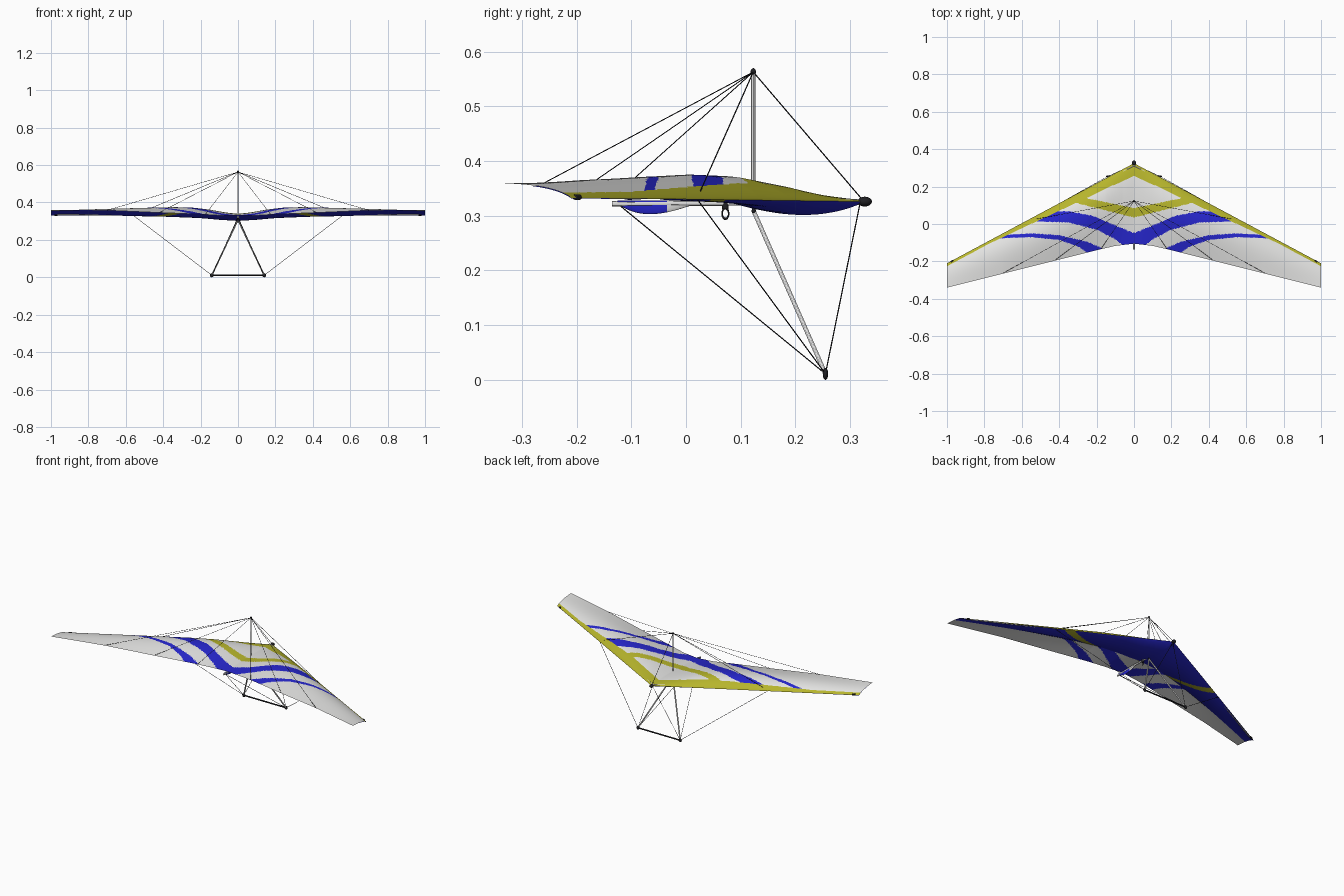
import bpy, bmesh, math
from mathutils import Vector

if "Cube" in bpy.data.objects:
    bpy.data.objects.remove(bpy.data.objects["Cube"])

def mat(name, r, g, b):
    m = bpy.data.materials.new(name)
    m.diffuse_color = (r, g, b, 1)
    m.use_nodes = True
    m.node_tree.nodes["Principled BSDF"].inputs["Base Color"].default_value = m.diffuse_color
    return m

WHITE = mat("sail white", 0.77, 0.77, 0.76)
YELLOW = mat("sail yellow", 0.47, 0.46, 0.025)
BLUE = mat("sail blue", 0.02, 0.02, 0.62)
METAL = mat("tube grey", 0.75, 0.75, 0.75)
BLACK = mat("fitting black", 0.015, 0.015, 0.018)

def interp(pts, x):
    for (x0, y0), (x1, y1) in zip(pts, pts[1:]):
        if x <= x1:
            return y0 + (y1 - y0) * (x - x0) / (x1 - x0)
    return pts[-1][1]

# --- sail shape: planform, camber and twist ---
TE_Y = [(0, -.105), (.1, -.117), (.2, -.14), (1, -.34)]
TE_Z = [(0, .329), (.1, .331), (.2, .337), (.45, .347), (.7, .358), (1, .36)]
CAMBER = [(0, .012), (.06, .018), (.15, .032), (.25, .041), (.35, .041), (.5, .034), (.7, .023), (1, .009)]
BULGE = [(0, .026), (.1, .022), (.2, .015), (.4, .008), (.7, .003), (1, 0)]

def le_y(x):
    return .325 - .535 * x

def upper(x, t):
    a = abs(x)
    y = le_y(a) + (interp(TE_Y, a) - le_y(a)) * t
    z = .326 + .007 * a
    z += (interp(TE_Z, a) - z) * t + interp(CAMBER, a) * math.sin(math.pi * t ** .7)
    return Vector((x, y, z))

def lower(x, u):
    a = abs(x)
    end = .66 - .12 * a
    p = upper(x, end * u)
    z0 = .326 + .007 * a
    z1 = upper(x, end).z - .001
    sag = z0 + (z1 - z0) * u ** 2 - interp(BULGE, a) * math.sin(math.pi * u ** .8)
    # the two surfaces close together towards the tip
    k = max(0, (a - .6) / .4)
    p.z = sag * (1 - k) + (p.z - .0015) * k
    return p

# --- painted pattern on the sail, as curves in plan ---
BLUE1_TOP = [(0, -.05), (.1, -.008), (.22, .043), (.35, .068), (.6, .064)]
BLUE1_LOW = [(0, -.14), (.06, -.113), (.1, -.082), (.2, -.03), (.35, .008), (.6, .016)]
BLUE2_TOP = [(.17, -.13), (.25, -.095), (.4, -.06), (.55, -.05), (.72, -.06)]
BLUE2_LOW = [(.24, -.16), (.3, -.12), (.4, -.085), (.55, -.07), (.72, -.077)]

def pattern(c):
    x, y = abs(c.x), c.y
    if le_y(x) - y < max(.016, .066 - .065 * x):
        return 1
    if .035 + .25 * x < y < .085 + .21 * x:
        return 1
    if x < .56 and interp(BLUE1_LOW, x) < y < interp(BLUE1_TOP, x):
        return 2
    if .17 < x < .72 and interp(BLUE2_LOW, x) < y < interp(BLUE2_TOP, x):
        return 2
    return 0

def under_pattern(c):
    # yellow stripe slanting across the lower skin
    x = abs(c.x)
    return 1 if .22 < x < .56 and abs(c.y + .04 - .4 * (x - .24)) < .024 else 0

def sheet(name, func, nx, nt, power, rule, mats, flip=False):
    bm = bmesh.new()
    grid = [[bm.verts.new(func(-1 + 2 * i / nx, (j / nt) ** power)) for j in range(nt + 1)]
            for i in range(nx + 1)]
    for i in range(nx):
        for j in range(nt):
            q = [grid[i][j], grid[i][j + 1], grid[i + 1][j + 1], grid[i + 1][j]]
            f = bm.faces.new(q[::-1] if flip else q)
            f.smooth = True
            f.material_index = rule(f.calc_center_median())
    me = bpy.data.meshes.new(name)
    bm.to_mesh(me)
    bm.free()
    for m in mats:
        me.materials.append(m)
    ob = bpy.data.objects.new(name, me)
    bpy.context.collection.objects.link(ob)

def pocket(u, t):
    # shallow fabric pouch wrapped under the rear of the keel
    y = -.125 + .15 * t
    depth = .004 + .021 * math.sin(math.pi * t ** .75)
    return Vector((.004 * u, y, .328 - depth * math.sqrt(max(0, 1 - u * u))))

sheet("upper_sail", upper, 400, 90, 1.4, pattern, [WHITE, YELLOW, BLUE])
sheet("lower_sail", lower, 300, 50, 1.2, under_pattern, [BLUE, YELLOW], flip=True)
sheet("keel_pocket", pocket, 16, 30, 1, lambda c: 1 if c.y < -.037 else 0, [WHITE, BLUE])

# --- helpers for tubes, wires and fittings ---
def tube(name, a, b, r, m, sides=12):
    a, b = Vector(a), Vector(b)
    bpy.ops.mesh.primitive_cylinder_add(vertices=sides, radius=r, depth=(b - a).length, location=(a + b) / 2)
    ob = bpy.context.object
    ob.rotation_euler = (b - a).to_track_quat('Z', 'Y').to_euler()
    ob.name = name
    ob.data.materials.append(m)
    bpy.ops.object.shade_smooth_by_angle()

def ball(name, p, size, m):
    bpy.ops.mesh.primitive_uv_sphere_add(segments=16, ring_count=10, radius=1, location=p)
    ob = bpy.context.object
    ob.scale = size
    ob.name = name
    ob.data.materials.append(m)
    bpy.ops.object.shade_smooth()

# --- frame ---
TOP = (0, .123, .563)
tube("keel", (0, -.135, .322), (0, .325, .325), .005, METAL)
tube("kingpost", (0, .123, .325), TOP, .004, METAL)
ball("kingpost_cap", TOP, (.005, .005, .007), BLACK)
ball("nose_fitting", (0, .327, .326), (.012, .013, .009), BLACK)
tube("base_bar", (-.14, .255, .011), (.14, .255, .011), .004, BLACK)
ball("control_frame_apex", (0, .124, .309), (.007, .004, .006), BLACK)

# --- hang loop under the keel ---
tube("hang_strap", (0, .072, .329), (0, .072, .312), .006, BLACK)
bpy.ops.mesh.primitive_torus_add(major_radius=.006, minor_radius=.0014, major_segments=20,
                                 minor_segments=8, location=(0, .072, .304), rotation=(0, math.pi / 2, 0))
loop = bpy.context.object
loop.name = "hang_loop"
loop.scale = (1.6, 1, 1)
loop.data.materials.append(BLACK)
bpy.ops.object.shade_smooth()

# --- mirrored parts: edge tubes, control frame and rigging ---
for s, side in ((-1, "left"), (1, "right")):
    corner = (s * .14, .255, .011)
    joint = (s * .56, .02, .331)
    tube(side + "_leading_edge_tube", (0, .312, .328), (s * .965, -.202, .336), .003, METAL)
    tube(side + "_leading_edge_cap", (s * .965, -.195, .334), (s * .98, -.203, .334), .005, BLACK)
    tube(side + "_downtube", (0, .124, .308), corner, .004, METAL)
    ball(side + "_corner_fitting", corner, (.01, .005, .011), BLACK)
    for label, end in (("nose", (0, .318, .322)), ("side", joint), ("rear", (0, -.12, .318))):
        tube(side + "_lower_" + label + "_wire", corner, end, .0011, BLACK, 6)
    tube(side + "_upper_side_wire", TOP, joint, .0011, BLACK, 6)
    for k, x in enumerate((.175, .42, .7)):
        end = upper(s * x, .99)
        tube(side + "_reflex_wire_%d" % (k + 1), TOP, end, .001, BLACK, 6)
tube("upper_nose_wire", TOP, (0, .322, .33), .0011, BLACK, 6)
